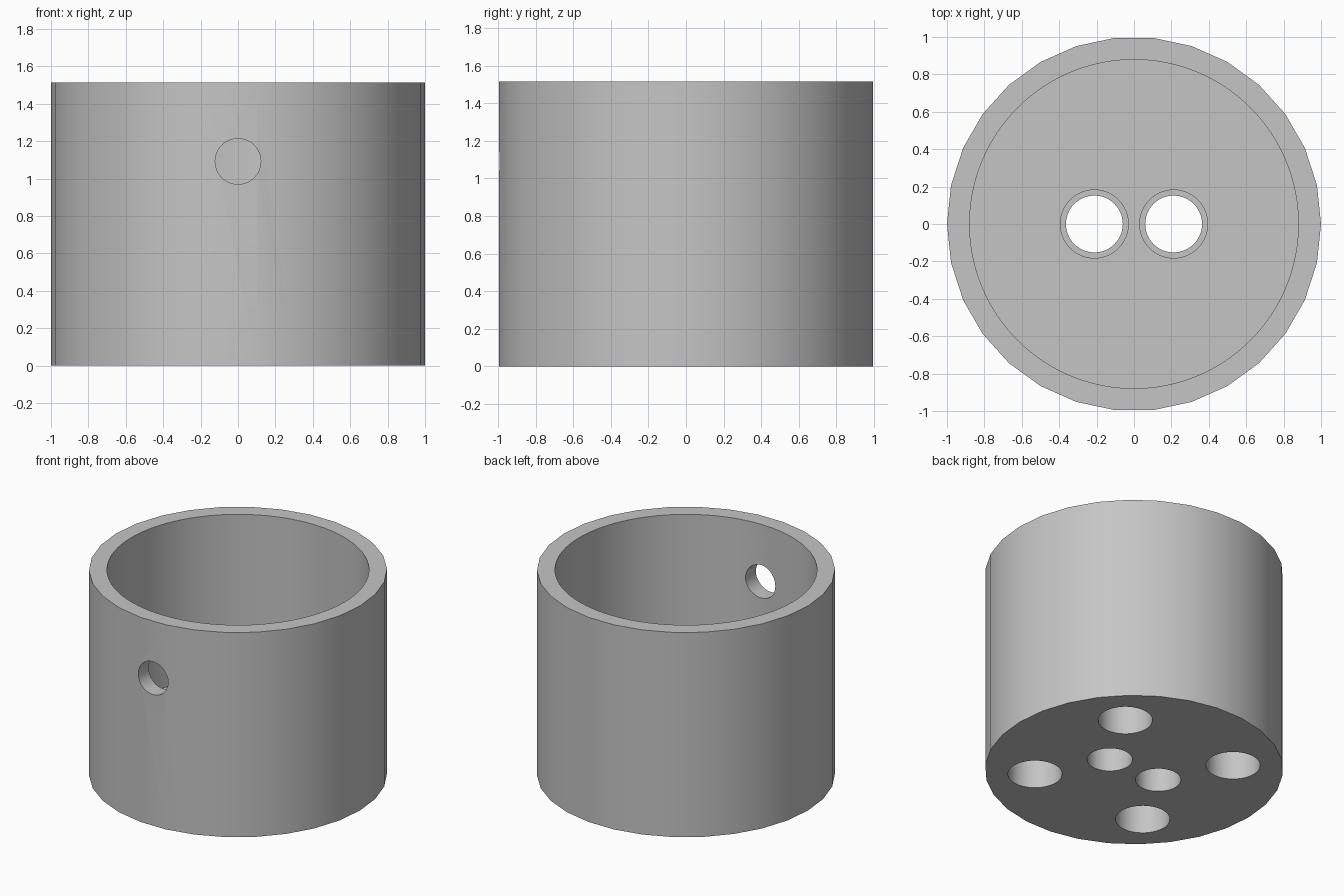
import bpy
import math

cube = bpy.data.objects.get("Cube")
if cube:
    bpy.data.objects.remove(cube, do_unlink=True)

HEIGHT = 1.515
FLOOR = 0.303
OVER = 0.1  # how far cutters reach past a surface

grey = bpy.data.materials.new("light_grey")
grey.use_nodes = True
colour = (0.56, 0.56, 0.56, 1)
grey.diffuse_color = colour
grey.node_tree.nodes["Principled BSDF"].inputs["Base Color"].default_value = colour


def cylinder(name, radius, low, high, x=0, y=0, sides=48):
    """Upright cylinder between two heights, with a corner on +x."""
    bpy.ops.mesh.primitive_cylinder_add(
        vertices=sides, radius=radius, depth=high - low,
        location=(x, y, (low + high) / 2))
    obj = bpy.context.object
    obj.name = name
    return obj


# Outer body, with a 30-sided wall
body = cylinder("cup_body", 1, 0, HEIGHT, sides=30)
body.rotation_euler.z = math.pi / 2
body.data.materials.append(grey)

# Main cavity
cutters = [cylinder("cavity_cutter", 0.879, FLOOR, HEIGHT + OVER, sides=96)]

# Two stepped holes through the floor
for side in (-1, 1):
    x = side * 0.212
    cutters.append(cylinder("floor_hole_cutter", 0.152, -OVER, FLOOR + OVER, x))
    cutters.append(cylinder("floor_step_cutter", 0.182, FLOOR - 0.06, FLOOR + OVER, x))

# Four blind pockets under the base, on the diagonals
for i in range(4):
    angle = math.radians(45 + 90 * i)
    cutters.append(cylinder("base_pocket_cutter", 0.182, -OVER, 0.242,
                            0.667 * math.cos(angle), 0.667 * math.sin(angle)))

# Round hole through the front wall
front = cylinder("front_hole_cutter", 0.122, -0.25, 0.25)
front.rotation_euler.x = math.pi / 2
front.location = (0, -0.93, 1.092)
cutters.append(front)

# Cut everything out of the body
for cutter in cutters:
    cutter.hide_render = True
    mod = body.modifiers.new(cutter.name, "BOOLEAN")
    mod.operation = "DIFFERENCE"
    mod.solver = "EXACT"
    mod.object = cutter

bpy.ops.object.select_all(action="DESELECT")
body.select_set(True)
bpy.context.view_layer.objects.active = body
for name in [m.name for m in body.modifiers]:
    bpy.ops.object.modifier_apply(modifier=name)
for cutter in cutters:
    bpy.data.objects.remove(cutter, do_unlink=True)

# Smooth walls, sharp rims
bpy.ops.object.shade_smooth_by_angle(angle=math.radians(30))
